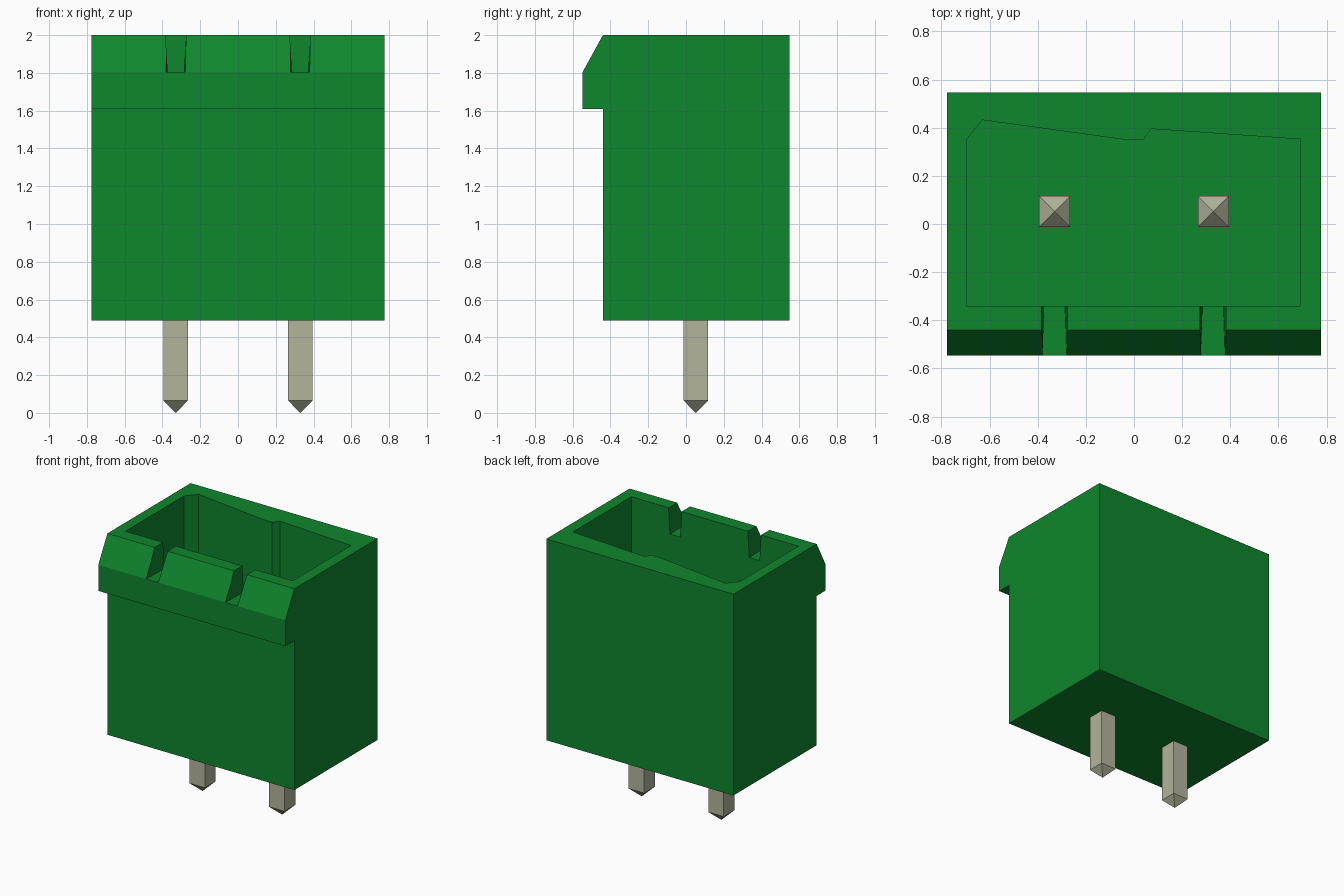
import bpy, bmesh

if "Cube" in bpy.data.objects:
    bpy.data.objects.remove(bpy.data.objects["Cube"])


def material(name, rgb):
    m = bpy.data.materials.new(name)
    m.diffuse_color = (*rgb, 1)
    m.use_nodes = True
    m.node_tree.nodes["Principled BSDF"].inputs["Base Color"].default_value = m.diffuse_color
    return m


def loft(name, rings, mat):
    """Closed solid through matching rings of points."""
    bm = bmesh.new()
    vs = [[bm.verts.new(p) for p in r] for r in rings]
    n = len(vs[0])
    bm.faces.new(vs[0])
    bm.faces.new(vs[-1])
    for a, b in zip(vs, vs[1:]):
        for i in range(n):
            j = (i + 1) % n
            bm.faces.new((a[i], a[j], b[j], b[i]))
    bmesh.ops.remove_doubles(bm, verts=bm.verts, dist=1e-5)
    bmesh.ops.recalc_face_normals(bm, faces=bm.faces)
    me = bpy.data.meshes.new(name)
    bm.to_mesh(me)
    bm.free()
    me.materials.append(mat)
    ob = bpy.data.objects.new(name, me)
    bpy.context.collection.objects.link(ob)
    return ob


def cut(target, cutter):
    mod = target.modifiers.new("cut", 'BOOLEAN')
    mod.operation = 'DIFFERENCE'
    mod.solver = 'EXACT'
    mod.object = cutter
    bpy.context.view_layer.objects.active = target
    bpy.ops.object.modifier_apply(modifier=mod.name)
    bpy.data.objects.remove(cutter)


green = material("green plastic", (0.0045, 0.24, 0.026))
metal = material("tin metal", (0.45, 0.46, 0.33))

# Housing with the overhanging front lip: side profile pulled along x
profile = [(0.547, 0.49), (0.547, 2.0), (-0.44, 2.0), (-0.547, 1.805),
           (-0.547, 1.61), (-0.44, 1.61), (-0.44, 0.49)]
housing = loft("housing", [[(x, y, z) for y, z in profile]
                           for x in (-0.776, 0.776)], green)

# Keyed plug cavity
outline = [(-0.695, -0.34), (0.692, -0.34), (0.692, 0.352), (0.072, 0.395),
           (0.038, 0.35), (-0.035, 0.35), (-0.63, 0.432), (-0.695, 0.352)]
cut(housing, loft("cavity_cutter", [[(x, y, z) for x, y in outline]
                                    for z in (0.69, 2.2)], green))

# Tapered coding slots through the lip: (y, half width at floor)
for cx in (-0.33, 0.328):
    rings = []
    for y, w in ((-0.6, 0.052), (-0.3, 0.042)):
        rings.append([(cx - w, y, 1.805), (cx + w, y, 1.805),
                      (cx + 0.054, y, 2.0), (cx + 0.054, y, 2.1),
                      (cx - 0.054, y, 2.1), (cx - 0.054, y, 2.0)])
    cut(housing, loft("slot_cutter", rings, green))

# Square contact pins with pyramid tips at both ends
for side, cx in (("left", -0.33), ("right", 0.33)):
    rings = []
    for z, w in ((0.0, 0.001), (0.065, 0.064), (1.535, 0.064), (1.6, 0.001)):
        rings.append([(cx + sx * w, 0.052 + sy * w, z)
                      for sx, sy in ((-1, -1), (1, -1), (1, 1), (-1, 1))])
    loft(side + "_pin", rings, metal)
